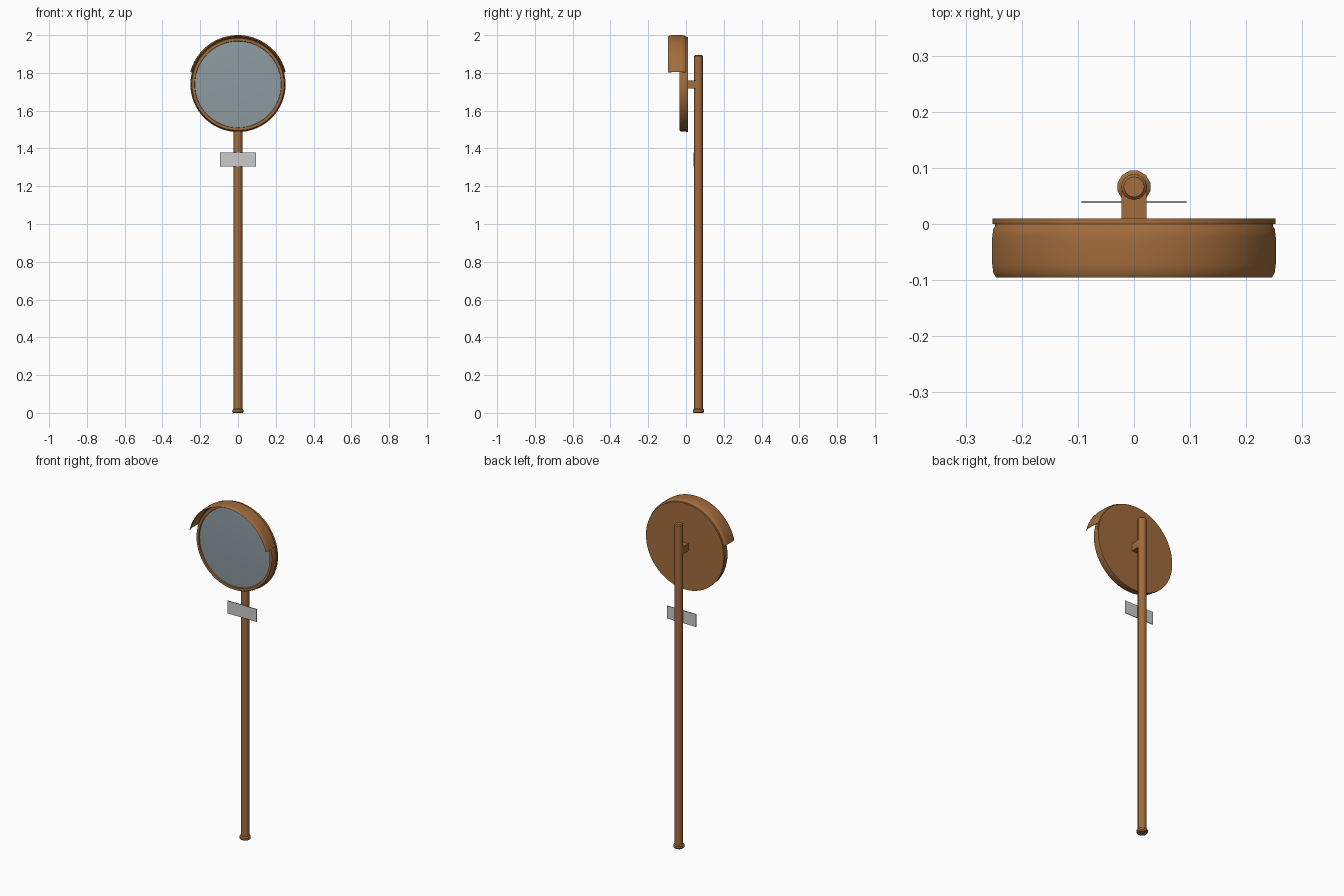
import bpy, bmesh
from math import pi, sin, cos, radians

if "Cube" in bpy.data.objects:
    bpy.data.objects.remove(bpy.data.objects["Cube"])

DISC_Z = 1.739   # height of the mirror centre
POLE_Y = 0.066   # the pole stands behind the mirror


def material(name, rgb):
    m = bpy.data.materials.new(name)
    m.diffuse_color = (*rgb, 1)
    m.use_nodes = True
    m.node_tree.nodes["Principled BSDF"].inputs["Base Color"].default_value = m.diffuse_color
    return m


BROWN = material("brown_paint", (0.36, 0.15, 0.045))
GLASS = material("mirror_glass", (0.27, 0.33, 0.36))


def finish(name, bm, mat=None, smooth=True):
    bmesh.ops.remove_doubles(bm, verts=bm.verts, dist=1e-5)
    bmesh.ops.recalc_face_normals(bm, faces=bm.faces)
    me = bpy.data.meshes.new(name)
    bm.to_mesh(me)
    bm.free()
    ob = bpy.data.objects.new(name, me)
    bpy.context.collection.objects.link(ob)
    if mat:
        me.materials.append(mat)
    if smooth:
        bpy.ops.object.select_all(action='DESELECT')
        ob.select_set(True)
        bpy.context.view_layer.objects.active = ob
        bpy.ops.object.shade_smooth_by_angle(angle=radians(35))
    return ob


def lathe(name, profile, steps, place, mat, start=0.0, sweep=2 * pi):
    """Turn (radius, offset) points about an axis; place maps (a, b, offset) to xyz."""
    bm = bmesh.new()
    rings = []
    for i in range(steps + 1):
        t = start + sweep * i / steps
        rings.append([bm.verts.new(place(r * cos(t), r * sin(t), h)) for r, h in profile])
    for r0, r1 in zip(rings, rings[1:]):
        for j in range(len(profile) - 1):
            quad = (r0[j], r1[j], r1[j + 1], r0[j + 1])
            if profile[j][0] == 0:
                quad = (r0[j], r1[j + 1], r0[j + 1])
            elif profile[j + 1][0] == 0:
                quad = (r0[j], r1[j], r0[j + 1])
            bm.faces.new(quad)
    if profile[0] == profile[-1] and sweep < 2 * pi:
        for ring in (rings[0], rings[-1]):   # close the ends of an open sweep
            bm.faces.new(ring[:-1])
    return finish(name, bm, mat)


def box(name, x, y, z, mat=None):
    bm = bmesh.new()
    bmesh.ops.create_cube(bm, size=1)
    for v in bm.verts:
        v.co = [a + (c + 0.5) * (b - a) for c, (a, b) in zip(v.co, (x, y, z))]
    return finish(name, bm, mat, smooth=False)


def upright(a, b, h):
    return (a, POLE_Y + b, h)


def facing(a, b, h):
    return (a, h, DISC_Z + b)


# Pole and its foot
lathe("pole", [(0, 0.01), (0.023, 0.01), (0.023, 1.889), (0.018, 1.895), (0, 1.895)],
      16, upright, BROWN)
lathe("pole_foot", [(0, 0), (0.026, 0), (0.030, 0.005), (0.030, 0.017), (0.023, 0.022), (0, 0.022)],
      12, upright, BROWN, start=pi / 12)

# Mirror housing with a raised rim, and the slightly domed glass
lathe("mirror_housing", [(0, 0.01), (0.252, 0.01), (0.252, 0.0), (0.248, 0.0), (0.248, -0.028),
                         (0.244, -0.035), (0.230, -0.035), (0.228, -0.026), (0, -0.026)],
      64, facing, BROWN)
lathe("mirror_glass", [(0.229, -0.028), (0.17, -0.031), (0.09, -0.033), (0, -0.034)],
      64, facing, GLASS)

# Curved hood over the upper part of the mirror
tip = radians(14.5)
hood = [(0.252, 0.0), (0.259, -0.008), (0.261, -0.024), (0.261, -0.072), (0.259, -0.087), (0.254, -0.095),
        (0.252, -0.093), (0.256, -0.085), (0.258, -0.072), (0.258, -0.024), (0.256, -0.010), (0.249, -0.003),
        (0.252, 0.0)]
lathe("hood", hood, 40, facing, BROWN, start=tip, sweep=pi - 2 * tip)

# Bracket joining the housing to the pole, and the small sign plate
box("bracket", (-0.022, 0.022), (0.005, POLE_Y), (1.717, 1.761), BROWN)
box("sign_plate", (-0.094, 0.094), (0.037, 0.041), (1.304, 1.378))
